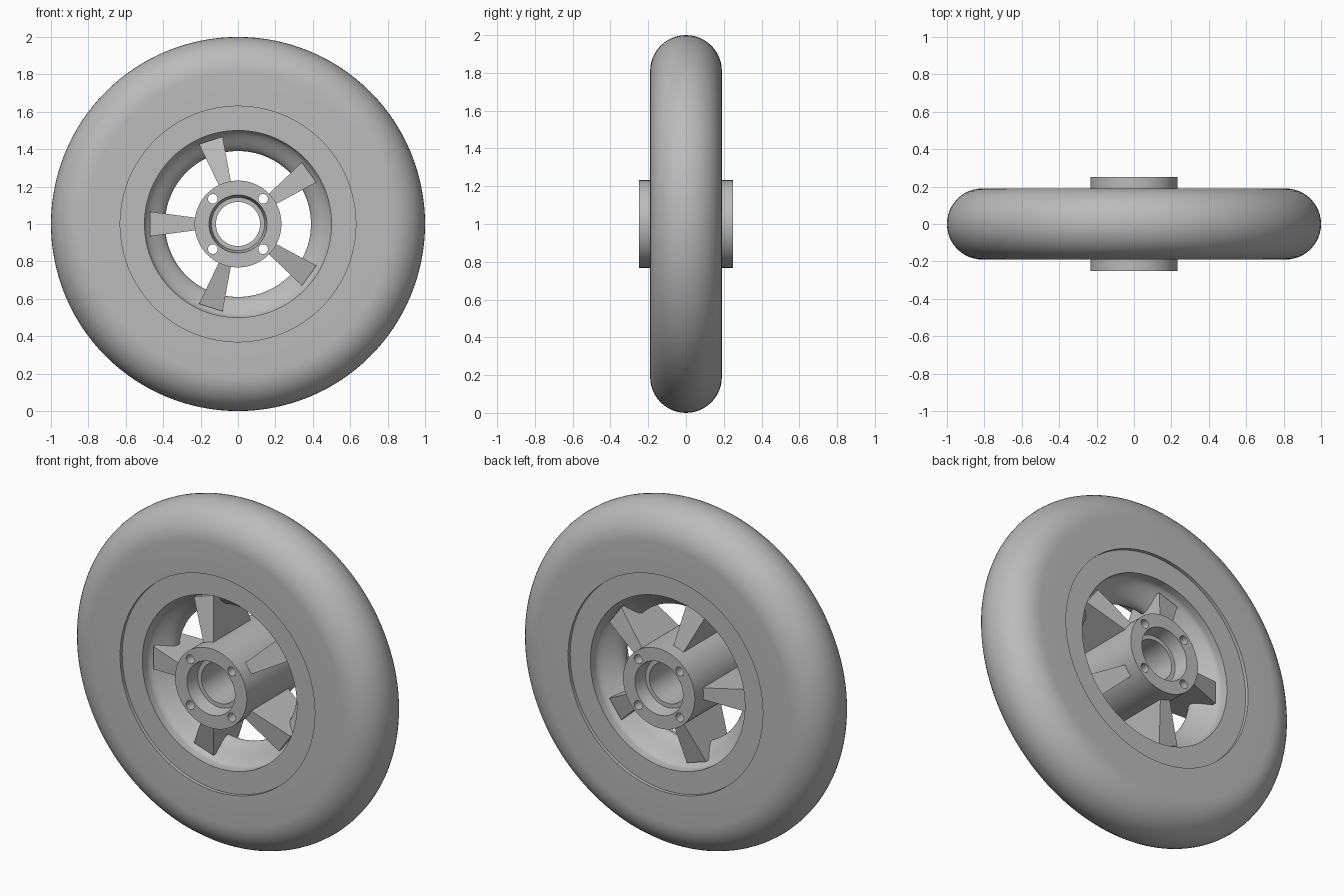
import bpy
import bmesh
from math import sin, cos, pi, radians
from mathutils import Matrix, Vector

if "Cube" in bpy.data.objects:
    bpy.data.objects.remove(bpy.data.objects["Cube"], do_unlink=True)

CENTRE = Vector((0, 0, 1))
SEGMENTS = 128

grey = bpy.data.materials.new("plain grey")
grey.use_nodes = True
grey.diffuse_color = (0.5, 0.5, 0.5, 1)
grey.node_tree.nodes["Principled BSDF"].inputs["Base Color"].default_value = (0.5, 0.5, 0.5, 1)


def add_object(name, bm):
    bmesh.ops.recalc_face_normals(bm, faces=bm.faces)
    mesh = bpy.data.meshes.new(name)
    bm.to_mesh(mesh)
    bm.free()
    mesh.materials.append(grey)
    obj = bpy.data.objects.new(name, mesh)
    obj.location = CENTRE
    bpy.context.collection.objects.link(obj)
    return obj


def activate(obj):
    bpy.ops.object.select_all(action="DESELECT")
    obj.select_set(True)
    bpy.context.view_layer.objects.active = obj


def smooth(obj):
    activate(obj)
    bpy.ops.object.shade_smooth_by_angle(angle=radians(30))


def lathe(name, profile):
    """Spin a closed (radius, y) outline about the axle."""
    bm = bmesh.new()
    verts = [bm.verts.new((r, y, 0)) for r, y in profile]
    edges = [bm.edges.new((v, verts[i - 1])) for i, v in enumerate(verts)]
    bmesh.ops.spin(bm, geom=verts + edges, cent=(0, 0, 0), axis=(0, 1, 0),
                   angle=2 * pi, steps=SEGMENTS)
    bmesh.ops.remove_doubles(bm, verts=bm.verts, dist=0.0001)
    return add_object(name, bm)


def mirrored(half):
    """Complete an outline given for the front (negative y) half."""
    return half + [(r, -y) for r, y in reversed(half)]


# Tyre: flat sidewalls and a half-round tread
tread = [(0.81 + 0.19 * cos(a), 0.19 * sin(a))
         for a in (-pi / 2 + pi * i / 24 for i in range(25))]
smooth(lathe("tyre", [(0.63, -0.19)] + tread + [(0.63, 0.19)]))

# Rim: recessed flanges and a rounded hump around the inside
hump = [(0.5 - 0.055 * (1 + cos(pi * y / 0.13)), y)
        for y in (0.13 - 0.26 * i / 24 for i in range(25))]
smooth(lathe("rim", [(0.5, -0.17), (0.632, -0.17), (0.632, 0.17), (0.5, 0.17)] + hump))

# Hub: barrel with a tapered bearing seat at each end
hub = lathe("hub", mirrored([(0.118, -0.17), (0.142, -0.17), (0.155, -0.25), (0.232, -0.25)]))

# Bolt holes right through the hub
bm = bmesh.new()
for i in range(4):
    a = pi / 4 + i * pi / 2
    place = Matrix.Translation((0.19 * cos(a), 0, 0.19 * sin(a))) @ Matrix.Rotation(pi / 2, 4, "X")
    bmesh.ops.create_cone(bm, cap_ends=True, segments=24, radius1=0.026, radius2=0.026,
                          depth=0.7, matrix=place)
cutter = add_object("bolt_hole_cutter", bm)
cutter.hide_render = True
cut = hub.modifiers.new("bolt holes", "BOOLEAN")
cut.operation = "DIFFERENCE"
cut.solver = "EXACT"
cut.object = cutter
activate(hub)
bpy.ops.object.modifier_apply(modifier=cut.name)
bpy.data.objects.remove(cutter, do_unlink=True)
smooth(hub)

# Spokes: wedges that widen outwards and thin towards the rim
for i in range(5):
    bm = bmesh.new()
    bmesh.ops.create_cube(bm, size=2)
    for v in bm.verts:
        if v.co.x > 0:
            v.co = (0.47, 0.11 * v.co.y, 0.066 * v.co.z)
        else:
            v.co = (0.215, 0.175 * v.co.y, 0.032 * v.co.z)
    bm.transform(Matrix.Rotation(pi + i * 2 * pi / 5, 4, "Y"))
    add_object(f"spoke_{i + 1}", bm)
